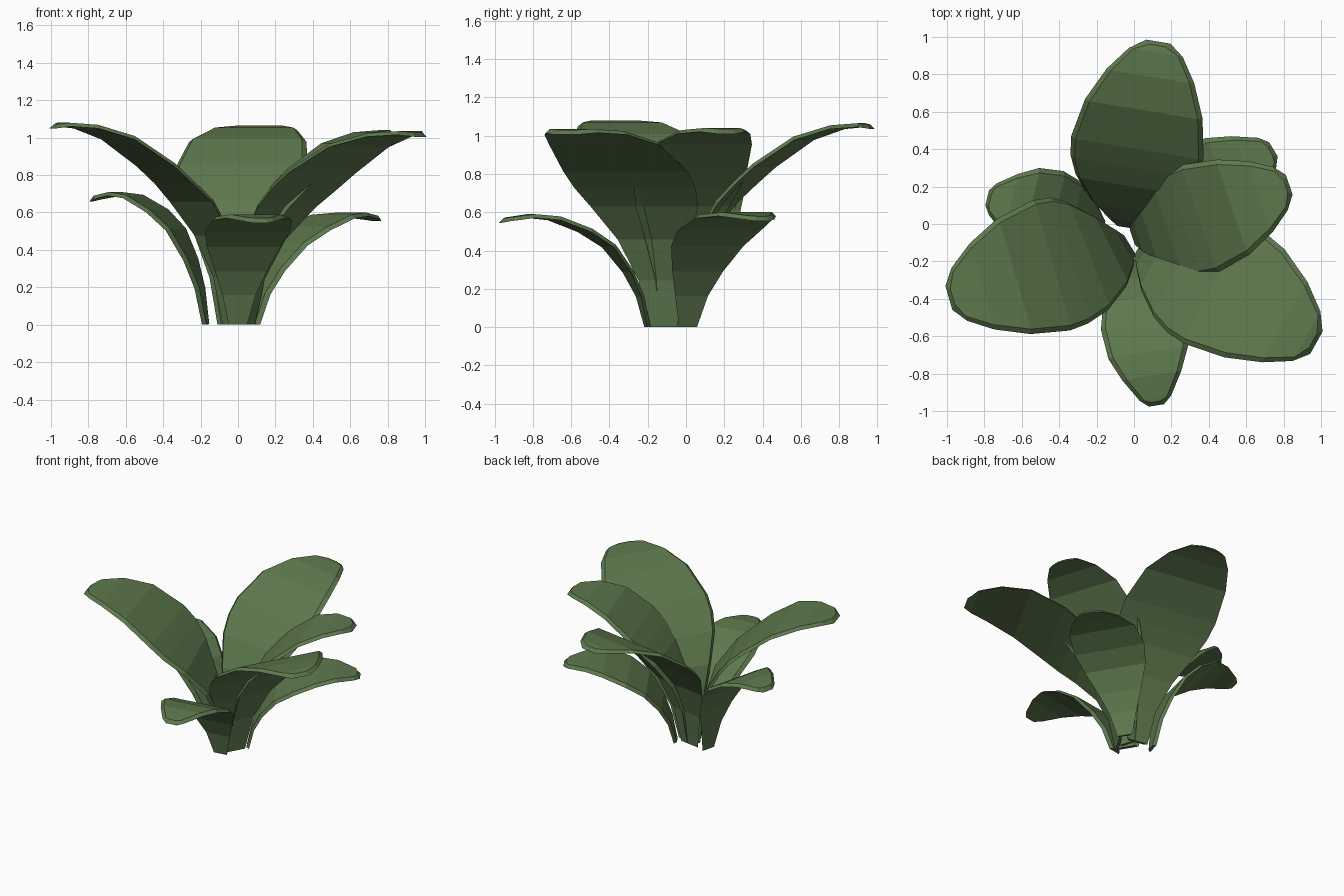
import bpy, bmesh, math
from mathutils import Vector, Matrix

if "Cube" in bpy.data.objects:
    bpy.data.objects.remove(bpy.data.objects["Cube"])

green = bpy.data.materials.new("leaf_green")
green.diffuse_color = (0.11, 0.19, 0.075, 1)
green.use_nodes = True
green.node_tree.nodes["Principled BSDF"].inputs["Base Color"].default_value = green.diffuse_color

# Leaf profiles: distance along the leaf (0-1), height (0-1), half width
LARGE = [(0, 0, .08), (.03, .24, .125), (.10, .45, .21), (.22, .62, .305),
         (.32, .715, .345), (.42, .80, .355), (.63, .935, .315), (.81, .99, .235),
         (.94, 1.0, .145), (1, .99, .065)]
SMALL = [(0, 0, .05), (.05, .28, .09), (.13, .50, .14), (.26, .73, .20),
         (.42, .87, .23), (.63, .98, .215), (.79, 1.0, .16),
         (.95, .97, .085), (1, .955, .04)]
THICK = 0.02    # blade thickness
RIM = 0.025     # width of the bevelled rim


def leaf(name, profile, base, tip, height, width=1.0, bow=0.0, twist=0.0):
    """Sweep a thin trapezoid section (narrower on top) along the bent midrib."""
    base, tip = Vector((*base, 0)), Vector((*tip, 0))
    d = tip - base
    length = d.length
    d.normalize()
    side = Vector((-d.y, d.x, 0))
    # midrib, bowed sideways
    pts = [base + d * r * length + side * bow * 4 * r * (1 - r)
           + Vector((0, 0, z * height)) for r, z, w in profile]
    n = len(pts)
    bm = bmesh.new()
    rings = []
    for i, (r, z, w) in enumerate(profile):
        t = (pts[min(i + 1, n - 1)] - pts[max(i - 1, 0)]).normalized()
        # the stalk may turn away from the blade's direction
        turn = Matrix.Rotation(twist * max(0, 1 - r * 3), 3, 'Z')
        s = turn @ side
        normal = t.cross(s).normalized()
        w *= width
        top = pts[i] + normal * THICK - (t * RIM if i == n - 1 else Vector())
        inner = max(w - RIM, w * .6)
        rings.append([bm.verts.new(v) for v in
                      (pts[i] - s * w, pts[i] + s * w, top + s * inner, top - s * inner)])
    for a, b in zip(rings, rings[1:]):
        for k in range(4):
            j = (k + 1) % 4
            bm.faces.new((a[k], a[j], b[j], b[k]))
    bm.faces.new(rings[0][::-1])
    bm.faces.new(rings[-1])
    bmesh.ops.recalc_face_normals(bm, faces=bm.faces)
    # rest on the ground
    low = min(v.co.z for v in bm.verts)
    bmesh.ops.translate(bm, verts=bm.verts, vec=(0, 0, -low))
    mesh = bpy.data.meshes.new(name)
    bm.to_mesh(mesh)
    bm.free()
    mesh.materials.append(green)
    obj = bpy.data.objects.new(name, mesh)
    bpy.context.collection.objects.link(obj)
    return obj


# Tall inner leaves
leaf("large_leaf_back", LARGE, (-.03, 0), (.13, .975), 1.045, 1.01, .02)
leaf("large_leaf_left", LARGE, (-.04, -.12), (-.99, -.395), 1.06, 1.02, -.015, math.radians(15))
leaf("large_leaf_right", LARGE, (.01, -.065), (.83, .21), 1.02, .85, -.02)
leaf("large_leaf_front_right", LARGE, (.05, -.12), (.975, -.635), 1.015, 1.05, .025)

# Low outer leaves
leaf("small_leaf_front", SMALL, (0, -.21), (.12, -.97), .57)
leaf("small_leaf_left", SMALL, (-.18, -.01), (-.785, .14), .69, 1.03)
leaf("small_leaf_back_right", SMALL, (.09, .01), (.745, .40), .58, 1.1)
